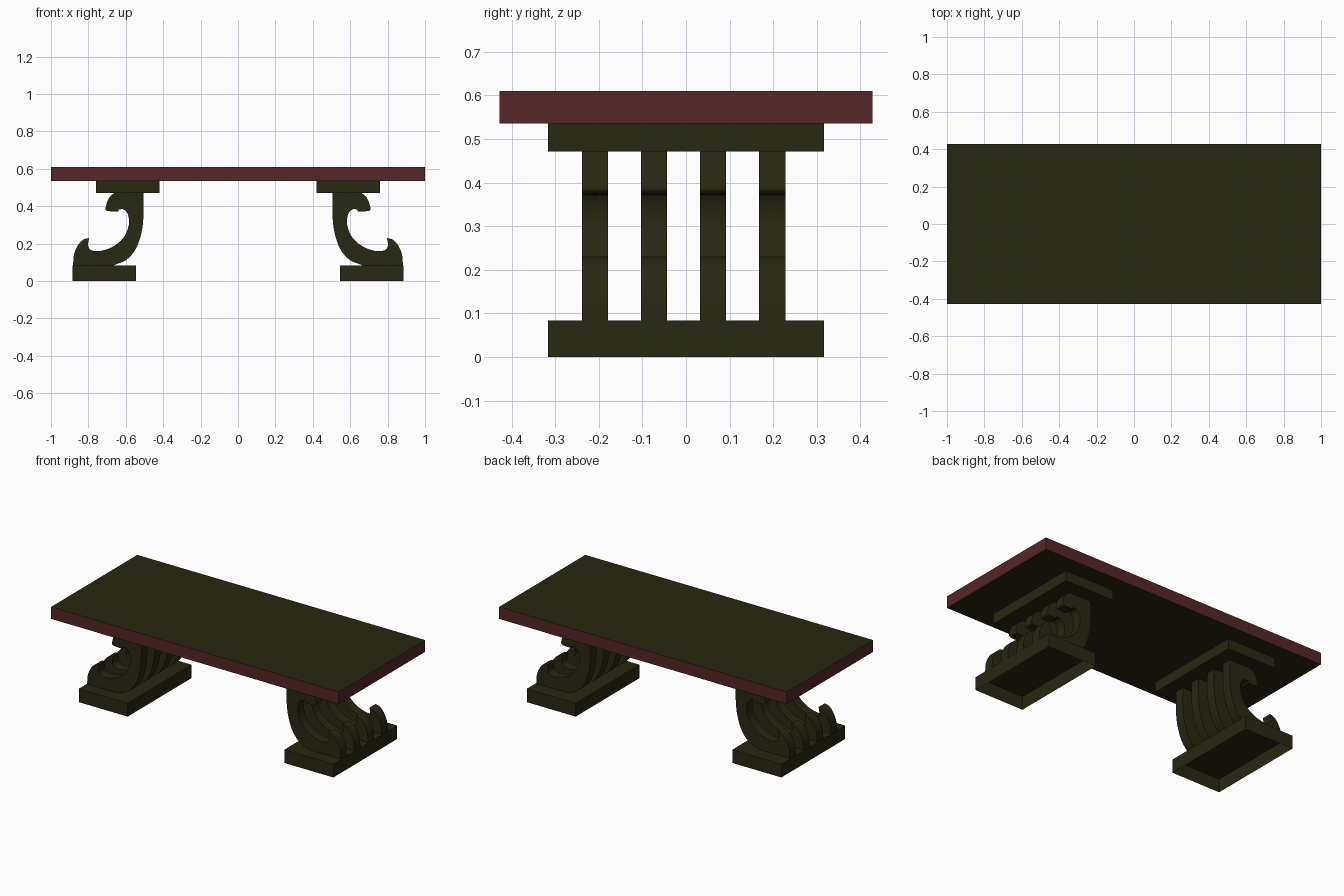
import bpy, bmesh, math
from mathutils import Vector

if "Cube" in bpy.data.objects:
    bpy.data.objects.remove(bpy.data.objects["Cube"])


def material(name, rgb):
    m = bpy.data.materials.new(name)
    m.diffuse_color = (*rgb, 1)
    m.use_nodes = True
    m.node_tree.nodes["Principled BSDF"].inputs["Base Color"].default_value = m.diffuse_color
    return m


olive = material("dark olive", (0.022, 0.021, 0.006))
red = material("red brown", (0.092, 0.019, 0.021))


def finish(name, bm, mats, mirror=False):
    me = bpy.data.meshes.new(name)
    bm.to_mesh(me)
    bm.free()
    for m in mats:
        me.materials.append(m)
    ob = bpy.data.objects.new(name, me)
    bpy.context.collection.objects.link(ob)
    if mirror:
        ob.modifiers.new("mirror", 'MIRROR').use_mirror_merge = False
    return ob


def box(name, x, y, z, mats, mirror=False, open_bottom=False):
    bm = bmesh.new()
    bmesh.ops.create_cube(bm, size=1)
    for v in bm.verts:
        v.co = Vector([r[0] if c < 0 else r[1] for c, r in zip(v.co, (x, y, z))])
    bm.normal_update()
    if open_bottom:
        down = [f for f in bm.faces if f.normal.z < -0.5]
        bmesh.ops.delete(bm, geom=down, context='FACES_ONLY')
    # second colour goes on the upright faces
    if len(mats) > 1:
        for f in bm.faces:
            f.material_index = int(abs(f.normal.z) < 0.5)
    return finish(name, bm, mats, mirror)


def spline(points, steps=6):
    """Smooth open curve through the points (Catmull-Rom)."""
    p = [Vector(q) for q in points]
    p = [2 * p[0] - p[1]] + p + [2 * p[-1] - p[-2]]
    out = []
    for a, b, c, d in zip(p, p[1:], p[2:], p[3:]):
        for i in range(steps):
            t = i / steps
            out.append(0.5 * (2 * b + (c - a) * t + (2 * a - 5 * b + 4 * c - d) * t * t
                              + (3 * b - a - 3 * c + d) * t ** 3))
    return out + [p[-2]]


# Table top with olive faces and red edge
box("table_top", (-1, 1), (-0.428, 0.428), (0.535, 0.61), [olive, red])

# Support plates under the top and hollow feet on the ground
box("upper_plate", (0.42, 0.76), (-0.317, 0.317), (0.471, 0.535), [olive], True)
box("base_plinth", (0.545, 0.885), (-0.317, 0.317), (0, 0.084), [olive], True, True)

# Scroll leg outline in x, z: back, foot claw, inner hollow, upper hook
back = spline([(0.506, 0.471), (0.505, 0.36), (0.515, 0.265), (0.545, 0.175),
               (0.595, 0.115), (0.665, 0.084)])
claw = spline([(0.882, 0.084), (0.876, 0.145), (0.853, 0.195), (0.826, 0.222), (0.797, 0.23)])
hollow = spline([(0.797, 0.23), (0.801, 0.19), (0.785, 0.165), (0.735, 0.161), (0.665, 0.186),
                 (0.61, 0.235), (0.584, 0.3), (0.588, 0.355), (0.61, 0.382), (0.64, 0.383)])
hook = spline([(0.64, 0.371), (0.703, 0.377), (0.705, 0.405), (0.689, 0.445), (0.662, 0.471)])
outline = back + claw + hollow[1:] + hook

# Four scroll legs on each side
for i in range(4):
    yc = -0.209 + 0.1356 * i
    bm = bmesh.new()
    face = bm.faces.new([bm.verts.new((p.x, yc - 0.03, p.y)) for p in outline])
    res = bmesh.ops.extrude_face_region(bm, geom=[face])
    moved = [g for g in res["geom"] if isinstance(g, bmesh.types.BMVert)]
    bmesh.ops.translate(bm, verts=moved, vec=(0, 0.06, 0))
    bmesh.ops.recalc_face_normals(bm, faces=bm.faces)
    ob = finish(f"scroll_leg_{i + 1}", bm, [olive], True)
    bpy.ops.object.select_all(action='DESELECT')
    ob.select_set(True)
    bpy.context.view_layer.objects.active = ob
    bpy.ops.object.shade_smooth_by_angle(angle=math.radians(35))
